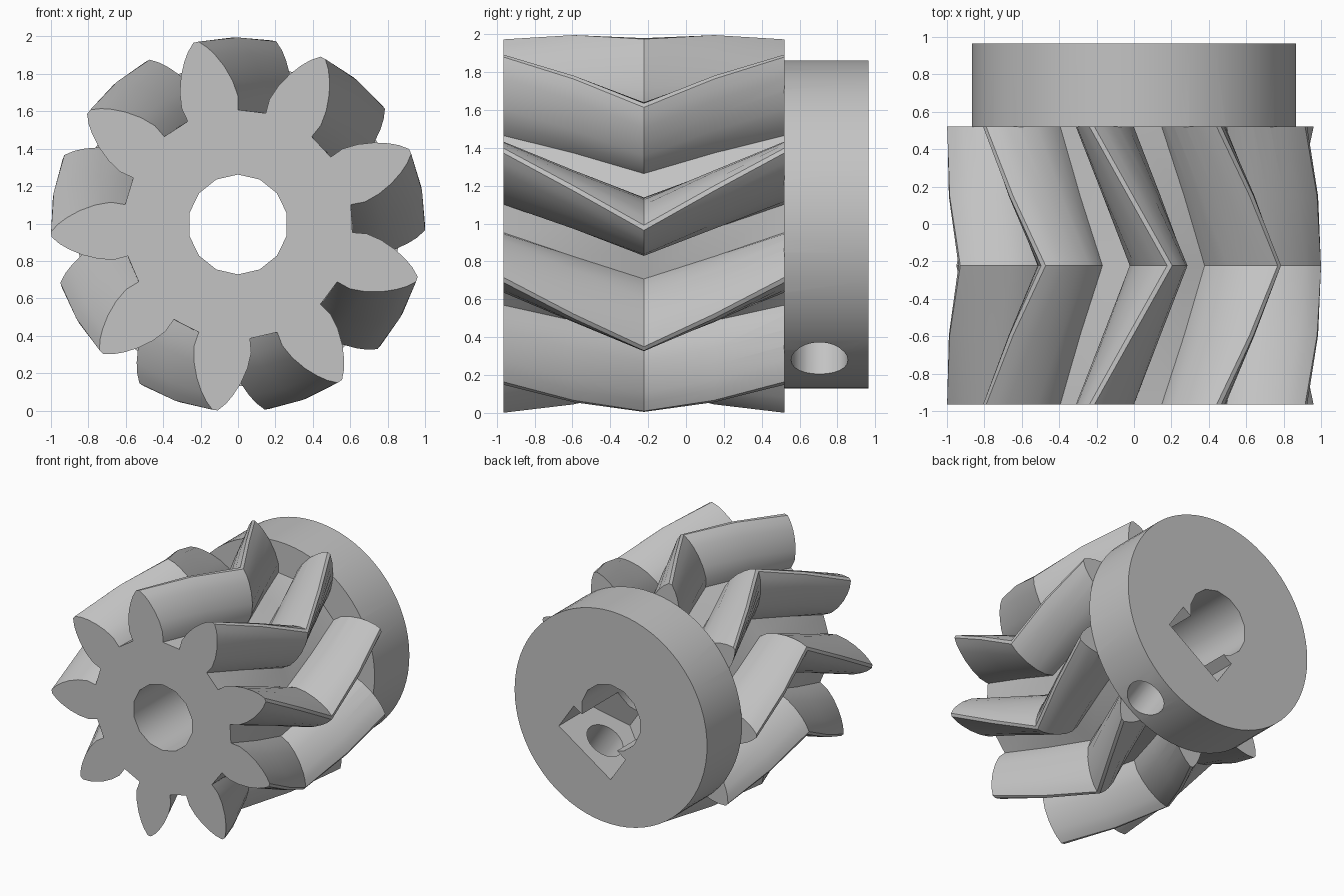
import bpy, bmesh
from math import sin, cos, radians, pi
from mathutils import Matrix, Vector

cube = bpy.data.objects.get("Cube")
if cube:
    bpy.data.objects.remove(cube)

CZ = 0.995                      # height of the axle
TEETH = 9
FRONT, MID, BACK, END = -0.965, -0.222, 0.52, 0.965
TWIST = -24                     # degrees from front face to chevron crease
SCREW_ANGLE = -56               # direction of the set screw

grey = bpy.data.materials.new("plain grey")
grey.use_nodes = True
colour = (0.55, 0.55, 0.55, 1)
grey.diffuse_color = colour
grey.node_tree.nodes["Principled BSDF"].inputs["Base Color"].default_value = colour


def loft(name, sections):
    """Closed solid through a list of equal-length point rings."""
    bm = bmesh.new()
    rings = [[bm.verts.new(p) for p in ring] for ring in sections]
    n = len(rings[0])
    for a, b in zip(rings, rings[1:]):
        for i in range(n):
            j = (i + 1) % n
            bm.faces.new((a[i], a[j], b[j], b[i]))
    bm.faces.new(rings[0])
    bm.faces.new(rings[-1])
    bmesh.ops.recalc_face_normals(bm, faces=bm.faces)
    mesh = bpy.data.meshes.new(name)
    bm.to_mesh(mesh)
    bm.free()
    mesh.materials.append(grey)
    obj = bpy.data.objects.new(name, mesh)
    bpy.context.collection.objects.link(obj)
    return obj


def polar(r, degrees, y):
    a = radians(degrees)
    return Vector((r * cos(a), y, CZ + r * sin(a)))


def cylinder(name, r, y0, y1, sides, turn=0):
    return loft(name, [[polar(r, turn + 360 * i / sides, y) for i in range(sides)]
                       for y in (y0, y1)])


def combine(target, other, operation):
    mod = target.modifiers.new(operation, 'BOOLEAN')
    mod.operation, mod.solver, mod.object = operation, 'EXACT', other
    bpy.context.view_layer.objects.active = target
    bpy.ops.object.modifier_apply(modifier=mod.name)
    bpy.data.objects.remove(other)


# Tooth flank: radius and half angle, from root to tip
flank = [(0.613, 13), (0.69, 12.9), (0.77, 10.8), (0.85, 8.0),
         (0.915, 5.3), (0.96, 3.2), (1.0, 0.8)]
outline = []
for k in range(TEETH):
    centre = 23 + k * 360 / TEETH
    outline += [(r, centre - h) for r, h in flank]
    outline += [(r, centre + h) for r, h in reversed(flank)]

# Herringbone gear body, two steps per half
stations = []
for i in range(5):
    y = FRONT + (BACK - FRONT) * i / 4
    turn = TWIST * (1 - abs(i - 2) / 2)
    stations.append([polar(r, a + turn, y) for r, a in outline])
gear = loft("herringbone_gear", stations)

# Round hub at the back
combine(gear, cylinder("hub", 0.865, BACK - 0.002, END, 72), 'UNION')

# Axle bore
combine(gear, cylinder("bore", 0.267, -1.2, 1.2, 14, 360 / 28), 'DIFFERENCE')

# Set screw hole and nut slot, both across the same radial direction
a = radians(SCREW_ANGLE)
out = Vector((cos(a), 0, sin(a)))
side = Vector((-sin(a), 0, cos(a)))
back = Vector((0, 1, 0))
hole_centre = Vector((0, 0.705, CZ))


def radial_cutter(name, shape, d0, d1):
    return loft(name, [[hole_centre + out * d + side * s + back * t for s, t in shape]
                       for d in (d0, d1)])


circle = [(0.15 * cos(pi * i / 12), 0.15 * sin(pi * i / 12)) for i in range(24)]
nut = [(-0.28, 0.4), (-0.28, -0.16), (0, -0.32), (0.28, -0.16), (0.28, 0.4)]
combine(gear, radial_cutter("screw_hole", circle, 0.05, 1.1), 'DIFFERENCE')
combine(gear, radial_cutter("nut_slot", nut, 0.18, 0.42), 'DIFFERENCE')

# Smooth the round surfaces, keep the edges
bpy.ops.object.select_all(action='DESELECT')
gear.select_set(True)
bpy.context.view_layer.objects.active = gear
bpy.ops.object.shade_smooth_by_angle(angle=radians(28))
